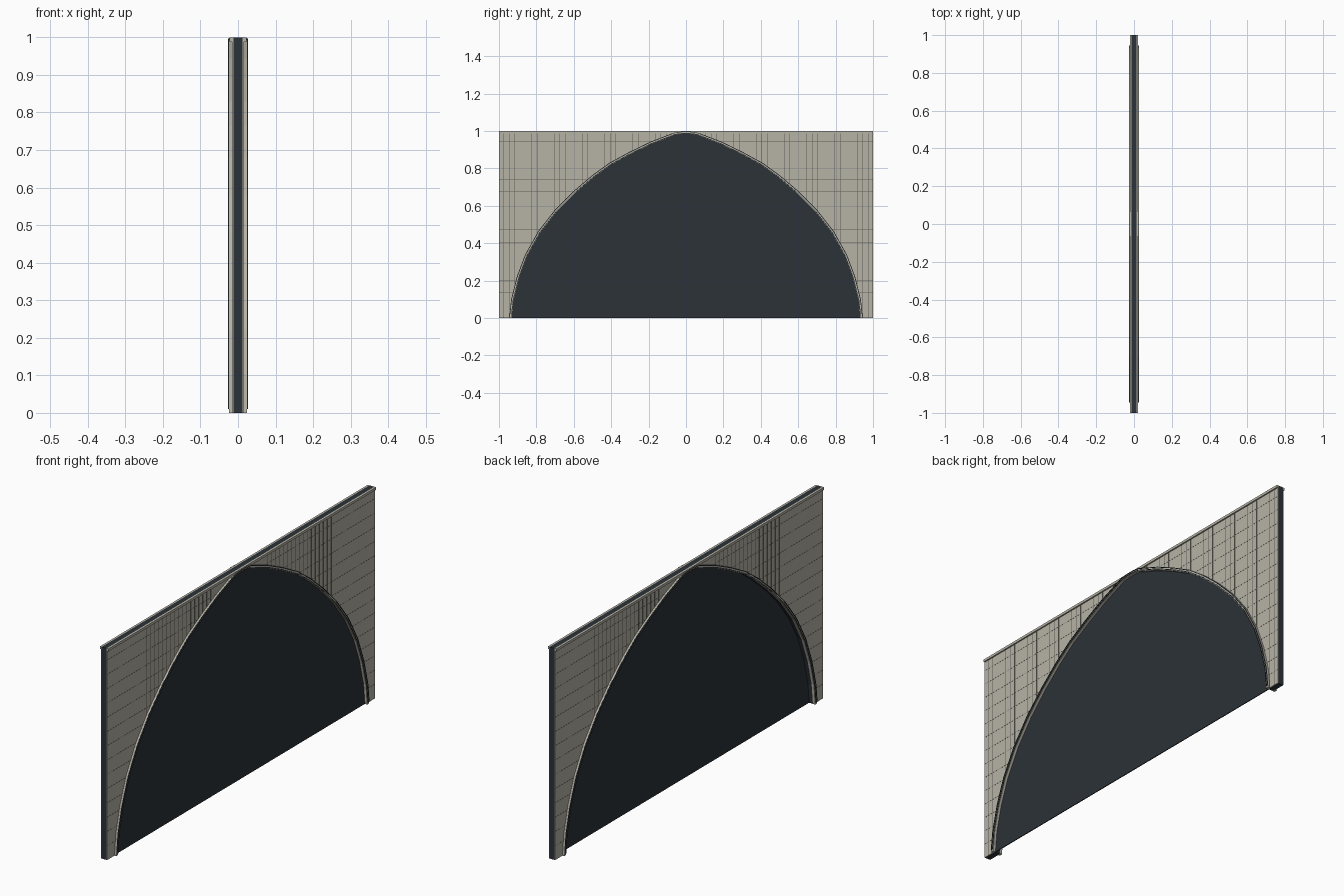
import bpy, bmesh
from mathutils import Vector

if "Cube" in bpy.data.objects:
    bpy.data.objects.remove(bpy.data.objects["Cube"])


def material(name, rgb):
    m = bpy.data.materials.new(name)
    m.diffuse_color = (*rgb, 1)
    m.use_nodes = True
    m.node_tree.nodes["Principled BSDF"].inputs["Base Color"].default_value = m.diffuse_color
    return m


STONE = material("pale_stone", (0.47, 0.45, 0.38))
DARK = material("dark_slate", (0.025, 0.032, 0.04))
JOINT = material("joint_grey", (0.12, 0.115, 0.10))


def add_prism(bm, outline, x0, x1):
    a = [bm.verts.new((x0, y, z)) for y, z in outline]
    b = [bm.verts.new((x1, y, z)) for y, z in outline]
    n = len(a)
    bm.faces.new(a)
    bm.faces.new(b[::-1])
    for i in range(n):
        j = (i + 1) % n
        bm.faces.new((a[j], a[i], b[i], b[j]))


def finish(name, bm, mat):
    bmesh.ops.recalc_face_normals(bm, faces=bm.faces)
    me = bpy.data.meshes.new(name)
    bm.to_mesh(me)
    bm.free()
    me.materials.append(mat)
    ob = bpy.data.objects.new(name, me)
    bpy.context.collection.objects.link(ob)


def part(name, outlines, spans, mat):
    bm = bmesh.new()
    for x0, x1 in spans:
        for o in outlines:
            add_prism(bm, o, x0, x1)
    finish(name, bm, mat)


def both(x0, x1):
    return [(x0, x1), (-x1, -x0)]


def rect(y0, y1, z0, z1):
    return [(y0, z0), (y1, z0), (y1, z1), (y0, z1)]


# Pointed arch, right half, from springing to apex
HALF = [(0.945, 0), (0.935, 0.1), (0.905, 0.22), (0.86, 0.34), (0.79, 0.465),
        (0.70, 0.58), (0.60, 0.68), (0.50, 0.765), (0.41, 0.83), (0.30, 0.89),
        (0.19, 0.943), (0.06, 0.993), (0.02, 0.998)]


def arch(inset, base=0.0):
    pts = [Vector(p) for p in HALF]
    out = []
    for i, p in enumerate(pts):
        d = (pts[min(i + 1, len(pts) - 1)] - pts[max(i - 1, 0)]).normalized()
        q = p + Vector((-d.y, d.x)) * inset
        out.append((q.x, base if i == 0 else q.y))
    return out + [(-y, z) for y, z in reversed(out)]


def ring(a, b, base=0.0):
    return arch(a, base) + arch(b, base)[::-1]


def frame(inset):
    return [(-1, 0), (-1, 1), (1, 1), (1, 0)] + arch(inset)


def interp(v, pairs):
    for (a, p), (b, q) in zip(pairs, pairs[1:]):
        if min(a, b) <= v <= max(a, b):
            return p + (q - p) * (v - a) / (b - a)
    return None


# Wall core, stone facing and recessed infill
part("wall_core", [frame(0.014)], [(-0.0125, 0.0125)], DARK)
part("stone_facing", [frame(0.0)], both(0.0125, 0.0155), STONE)
part("arch_infill", [arch(0.010)], [(0.008, 0.0122)], DARK)

# Arch moulding: pale band with a dark bead
part("arch_band", [ring(0.0, 0.015)], both(0.0125, 0.0245), STONE)
part("arch_bead", [ring(0.001, 0.004, 0.01), ring(0.009, 0.012, 0.01)],
     both(0.0245, 0.027), DARK)

# Top rails on both faces
part("top_rail", [rect(-1, 1, 0.988, 1.0)], both(0.0125, 0.022), STONE)

# Thin joints of the stone courses
W = 0.0007
joints = []
for k in range(33):
    y = 0.015 + 0.03 * k
    z = interp(y, HALF)
    z = 0 if y > 0.945 else (z if z is not None else 1)
    if z < 0.985:
        for s in (-1, 1):
            joints.append(rect(s * y - W, s * y + W, z, 0.988))
for k in range(1, 15):
    z = 0.0675 * k
    y = interp(z, [(b, a) for a, b in HALF])
    joints += [rect(y, 1, z - W, z + W), rect(-1, -y, z - W, z + W)]
part("stone_joints", joints, both(0.0155, 0.0160), JOINT)
